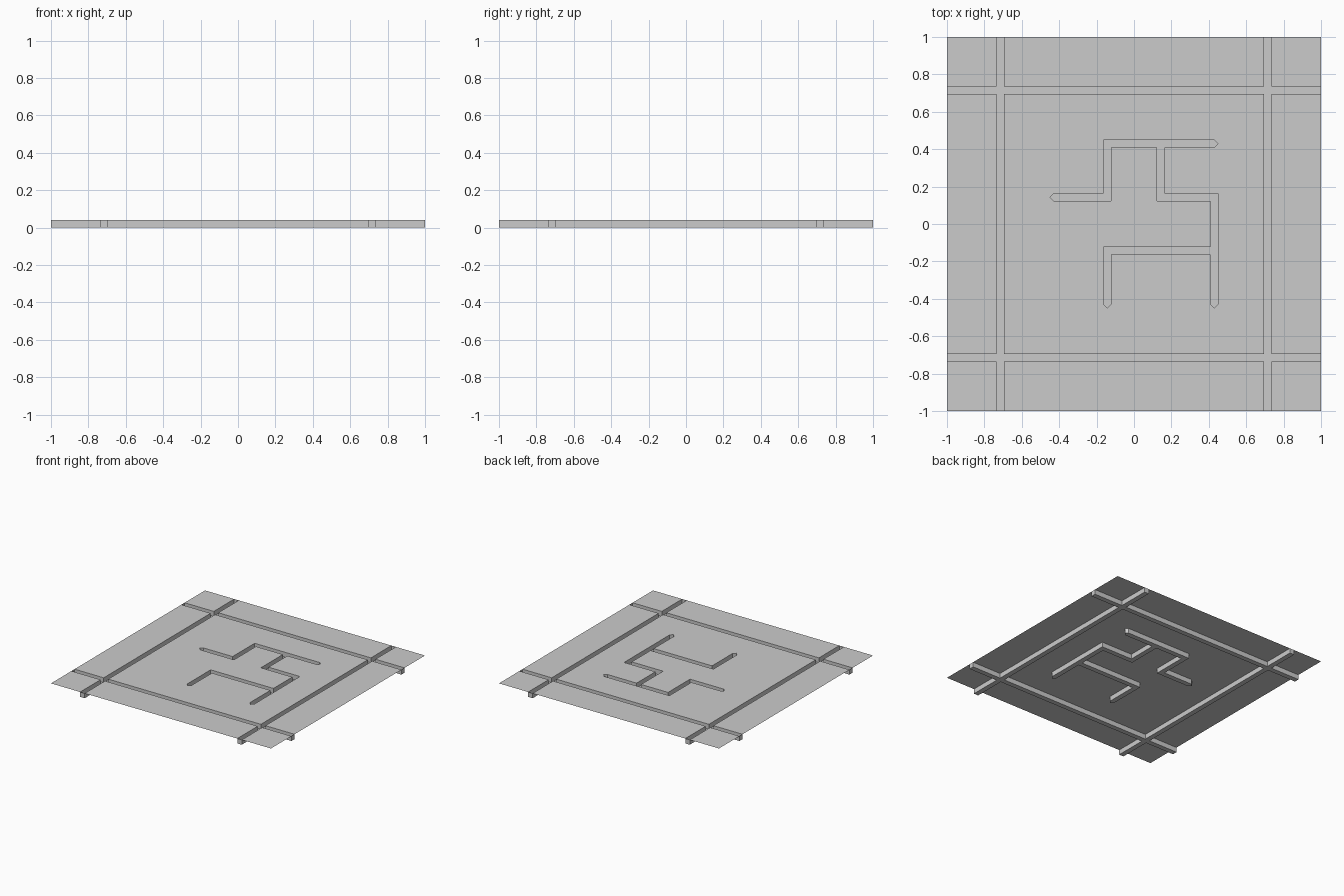
import bpy, bmesh

if "Cube" in bpy.data.objects:
    bpy.data.objects.remove(bpy.data.objects["Cube"])

U = 1 / 7        # layout pitch
W = 0.0205       # groove half width
D = 0.04         # groove depth

# Groove centre lines, in pitch units
BORDER = [((-7, s), (7, s)) for s in (-5, 5)] + [((s, -7), (s, 7)) for s in (-5, 5)]
PATHS = [
    [(-3, 1), (-1, 1), (-1, 3), (3, 3)],
    [(1, 3), (1, 1), (3, 1), (3, -3)],
    [(-1, -3), (-1, -1), (3, -1)],
]
segments = BORDER + [s for p in PATHS for s in zip(p, p[1:])]
tips = [(-3, 1), (3, 3), (3, -3), (-1, -3)]
joints = {pt for p in PATHS for pt in p[1:-1]}


def in_groove(c):
    # inside a straight run
    for a, b in segments:
        x0, x1 = sorted((a[0] * U, b[0] * U))
        y0, y1 = sorted((a[1] * U, b[1] * U))
        dx = W if x0 == x1 else 0
        dy = W if y0 == y1 else 0
        if x0 - dx < c.x < x1 + dx and y0 - dy < c.y < y1 + dy:
            return True
    # square outer corners, then pointed ends
    if any(abs(c.x - i * U) < W and abs(c.y - j * U) < W for i, j in joints):
        return True
    return any(abs(c.x - i * U) + abs(c.y - j * U) < W for i, j in tips)


# Flat sheet at the top level
bm = bmesh.new()
bm.faces.new([bm.verts.new((x, y, D)) for x, y in ((-1, -1), (1, -1), (1, 1), (-1, 1))])


def cut(co, no):
    bmesh.ops.bisect_plane(bm, geom=bm.verts[:] + bm.edges[:] + bm.faces[:],
                           dist=1e-5, plane_co=co, plane_no=no)


# Score the sheet along groove edges, centre lines and pointed ends
for k in (-5, -3, -1, 1, 3, 5):
    for o in (-W, 0, W):
        cut((k * U + o, 0, D), (1, 0, 0))
        cut((0, k * U + o, D), (0, 1, 0))
for i, j in tips:
    for s in (-W, W):
        for d in (-1, 1):
            cut((i * U + s, j * U, D), (1, d, 0))

# Sink the groove faces
bm.normal_update()
faces = [f for f in bm.faces if in_groove(f.calc_center_median())]
res = bmesh.ops.extrude_face_region(bm, geom=faces)
low = [g for g in res["geom"] if isinstance(g, bmesh.types.BMVert)]
bmesh.ops.translate(bm, verts=low, vec=(0, 0, -D))
old = [f for f in faces if f.is_valid]
if old:
    bmesh.ops.delete(bm, geom=old, context='FACES')
bm.normal_update()

mesh = bpy.data.meshes.new("grooved_panel")
bm.to_mesh(mesh)
bm.free()
panel = bpy.data.objects.new("grooved_panel", mesh)
bpy.context.collection.objects.link(panel)
